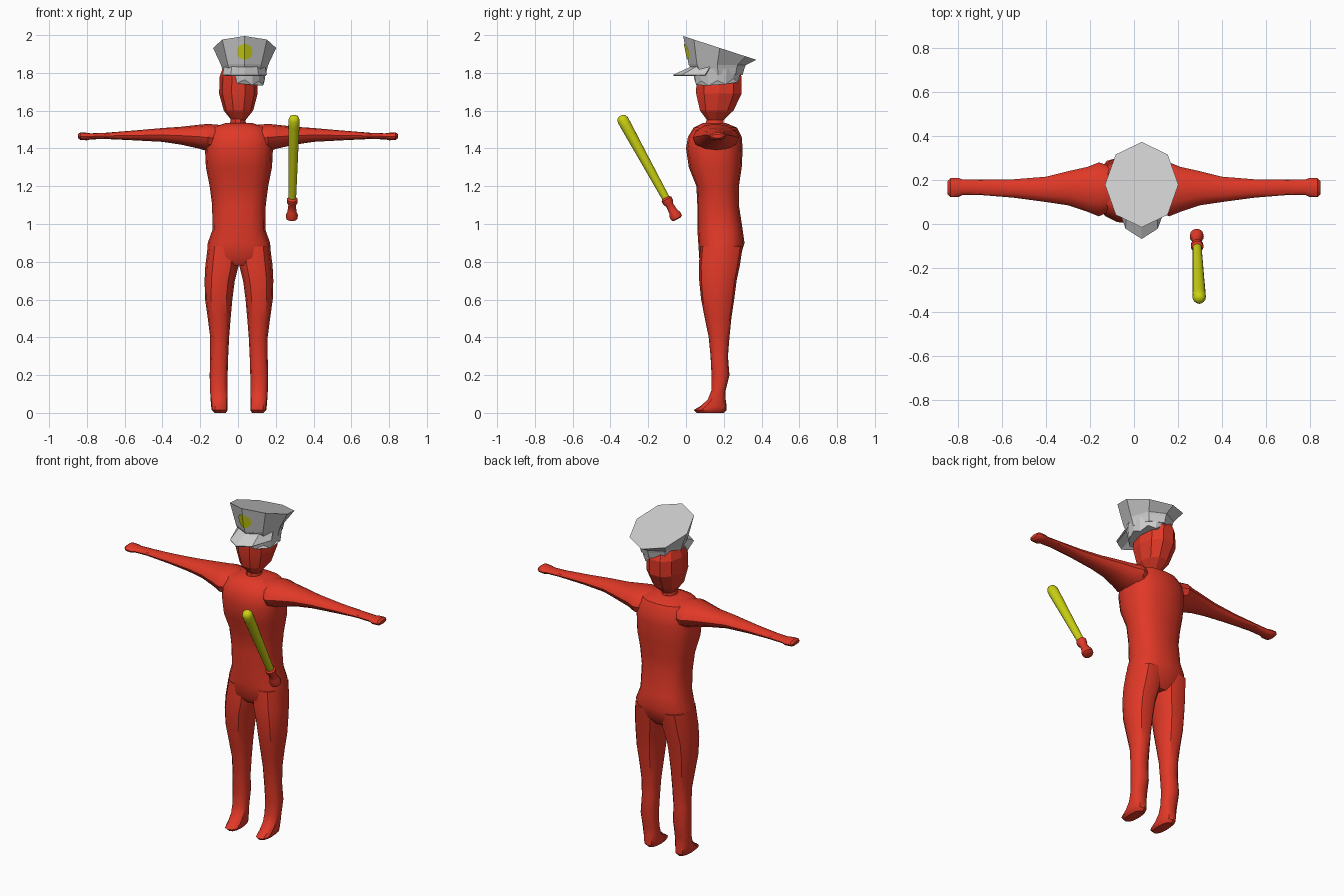
import bpy
import bmesh
from math import sin, cos, pi, radians, copysign
from mathutils import Vector

if "Cube" in bpy.data.objects:
    bpy.data.objects.remove(bpy.data.objects["Cube"], do_unlink=True)


def material(name, colour):
    mat = bpy.data.materials.new(name)
    mat.use_nodes = True
    mat.diffuse_color = (*colour, 1)
    mat.node_tree.nodes["Principled BSDF"].inputs["Base Color"].default_value = (*colour, 1)
    return mat


RED = material("red", (0.75, 0.04, 0.02))
GREY = material("light grey", (0.6, 0.6, 0.6))
YELLOW = material("yellow", (0.6, 0.64, 0.006))

MID = 0.005       # centre line of the body
HAT_X = 0.035     # centre line of the cap


def finish(name, bm, mat, smooth_angle=0):
    bmesh.ops.recalc_face_normals(bm, faces=bm.faces)
    mesh = bpy.data.meshes.new(name)
    bm.to_mesh(mesh)
    bm.free()
    mesh.materials.append(mat)
    if smooth_angle:
        mesh.polygons.foreach_set("use_smooth", [True] * len(mesh.polygons))
        mesh.set_sharp_from_angle(angle=radians(smooth_angle))
    obj = bpy.data.objects.new(name, mesh)
    bpy.context.collection.objects.link(obj)
    return obj


def along_z(a, b, t):
    return (a, b, t)


def loft(rings, sides, place=along_z, power=1.0):
    """Skin rings of (station, a_min, a_max, b_min, b_max) and cap both ends."""
    bm = bmesh.new()
    loops = []
    for t, a0, a1, b0, b1 in rings:
        loop = []
        for i in range(sides):
            angle = 2 * pi * i / sides
            c, s = (copysign(abs(v) ** power, v) for v in (cos(angle), sin(angle)))
            a = (a0 + a1) / 2 + c * (a1 - a0) / 2
            b = (b0 + b1) / 2 + s * (b1 - b0) / 2
            loop.append(bm.verts.new(place(a, b, t)))
        loops.append(loop)
    for low, high in zip(loops, loops[1:]):
        for i in range(sides):
            j = (i + 1) % sides
            bm.faces.new((low[i], low[j], high[j], high[i]))
    bm.faces.new(loops[0])
    bm.faces.new(loops[-1])
    return bm


# Torso: station, half width, front, back
torso = [
    (0.78, 0.12, 0.10, 0.25), (0.82, 0.17, 0.07, 0.285), (0.9, 0.165, 0.065, 0.31),
    (0.97, 0.14, 0.06, 0.30), (1.1, 0.142, 0.06, 0.28), (1.2, 0.155, 0.055, 0.28),
    (1.3, 0.175, 0.015, 0.295), (1.4, 0.18, 0.0, 0.3), (1.46, 0.175, 0.01, 0.295),
    (1.51, 0.145, 0.04, 0.27), (1.535, 0.07, 0.09, 0.21),
]
rings = [(z, MID - w, MID + w, f, b) for z, w, f, b in torso]
finish("torso", loft(rings, 16, power=0.8), RED, 35)

# Legs and feet: station, inner, outer, front, back
leg = [
    (0.0, 0.07, 0.13, 0.055, 0.2), (0.015, 0.06, 0.145, 0.04, 0.215),
    (0.035, 0.06, 0.147, 0.075, 0.215), (0.07, 0.06, 0.15, 0.115, 0.21),
    (0.12, 0.06, 0.153, 0.135, 0.21), (0.2, 0.06, 0.155, 0.135, 0.23),
    (0.3, 0.057, 0.152, 0.13, 0.222), (0.4, 0.052, 0.152, 0.12, 0.23),
    (0.5, 0.044, 0.165, 0.10, 0.24), (0.6, 0.035, 0.179, 0.08, 0.255),
    (0.7, 0.022, 0.182, 0.07, 0.268), (0.78, 0.002, 0.178, 0.068, 0.285),
    (0.88, 0.002, 0.165, 0.075, 0.30),
]

# Arms and hands: station, front, back, bottom, top
arm = [
    (0.1, 0.06, 0.26, 1.38, 1.525), (0.16, 0.035, 0.28, 1.385, 1.53),
    (0.21, 0.055, 0.26, 1.4, 1.525), (0.3, 0.085, 0.24, 1.42, 1.515),
    (0.4, 0.10, 0.215, 1.435, 1.508), (0.55, 0.12, 0.203, 1.443, 1.495),
    (0.7, 0.132, 0.203, 1.45, 1.483), (0.78, 0.132, 0.203, 1.448, 1.48),
    (0.8, 0.122, 0.21, 1.443, 1.483), (0.835, 0.122, 0.208, 1.445, 1.485),
    (0.847, 0.135, 0.195, 1.455, 1.475),
]
for name, side in (("left", 1), ("right", -1)):
    finish(name + "_leg", loft(leg, 12, lambda a, b, t: (MID + side * a, b, t), 0.85), RED, 35)
    finish(name + "_arm", loft(arm, 12, lambda a, b, t: (side * t, a, b)), RED, 35)

# Neck and faceted head
neck = [(1.5, -0.05, 0.05, 0.09, 0.21), (1.545, -0.04, 0.04, 0.105, 0.2),
        (1.6, -0.04, 0.04, 0.105, 0.2)]
finish("neck", loft(neck, 10), RED, 35)
head = [(1.55, -0.035, 0.04, 0.11, 0.2), (1.6, -0.075, 0.08, 0.07, 0.255),
        (1.69, -0.1, 0.104, 0.048, 0.3), (1.78, -0.097, 0.1, 0.05, 0.3),
        (1.84, -0.075, 0.085, 0.08, 0.27)]
finish("head", loft(head, 10, power=0.9), RED, 15)


def cap_rings(data):
    return [(z, HAT_X - w, HAT_X + w, f, b) for z, w, f, b in data]


# Cap crown: flared octagon whose flat top slopes down to the back
bm = loft(cap_rings([(1.84, 0.124, 0.015, 0.315), (1.995, 0.167, -0.015, 0.373)]), 8)
for v in bm.verts:
    if v.co.z > 1.9:
        v.co.z -= 0.325 * (v.co.y + 0.015)
finish("cap_crown", bm, GREY)

# Cap band with a small ledge under the crown
band = [(1.79, 0.112, 0.04, 0.30), (1.825, 0.12, 0.025, 0.31), (1.845, 0.126, 0.013, 0.318)]
finish("cap_band", loft(cap_rings(band), 8), GREY)

# Hair below the band: ragged hem, longest on the left front
bm = loft(cap_rings([(1.76, 0.106, 0.045, 0.285), (1.82, 0.114, 0.035, 0.295)]), 16)
for i, v in enumerate(bm.verts):
    if v.co.z < 1.78:
        v.co.z += 0.012 * (-1) ** i - 0.12 * (v.co.x - HAT_X) + 0.07 * (v.co.y - 0.16)
finish("hair", bm, GREY)

# Peak: faceted sheet from the band to a blunt tip
bm = bmesh.new()
rows = []
for step in range(-2, 3):
    angle = radians(37) * step
    s, c = sin(angle), cos(angle)
    rows.append((bm.verts.new((HAT_X + 0.112 * s, 0.165 - 0.135 * c, 1.835)),
                 bm.verts.new((HAT_X + 0.122 * s, 0.165 - 0.233 * c, 1.79))))
for (a, b), (c, d) in zip(rows, rows[1:]):
    bm.faces.new((a, b, d, c))
peak = finish("cap_peak", bm, GREY)
peak.modifiers.new("thickness", "SOLIDIFY").thickness = 0.008

# Badge: round plate folded over the front ridge of the crown
bm = bmesh.new()


def badge_point(radius, angle):
    x, z = radius * sin(angle), 1.912 + radius * cos(angle)
    return bm.verts.new((HAT_X + x, -0.02 + (1.995 - z) * 0.2 + 0.45 * abs(x), z))


hub = badge_point(0, 0)
rim = [badge_point(0.042, 2 * pi * i / 16) for i in range(16)]
for i, v in enumerate(rim):
    bm.faces.new((hub, v, rim[(i + 1) % len(rim)]))
finish("cap_badge", bm, YELLOW)

# Floating club: turned grip and tapered barrel on one slanted axis
start, end = Vector((0.285, -0.048, 1.03)), Vector((0.297, -0.345, 1.57))
grip = [(-0.005, 0.02), (0.0, 0.03), (0.02, 0.032), (0.04, 0.024), (0.08, 0.02),
        (0.095, 0.028), (0.115, 0.029), (0.125, 0.02)]
barrel = [(0.11, 0.02), (0.25, 0.023), (0.4, 0.026), (0.56, 0.03), (0.595, 0.03),
          (0.612, 0.023), (0.62, 0.01)]
for name, profile, mat in (("club_grip", grip, RED), ("club_barrel", barrel, YELLOW)):
    part = finish(name, loft([(t, -r, r, -r, r) for t, r in profile], 16), mat, 40)
    part.rotation_euler = (end - start).to_track_quat("Z", "Y").to_euler()
    part.location = start
